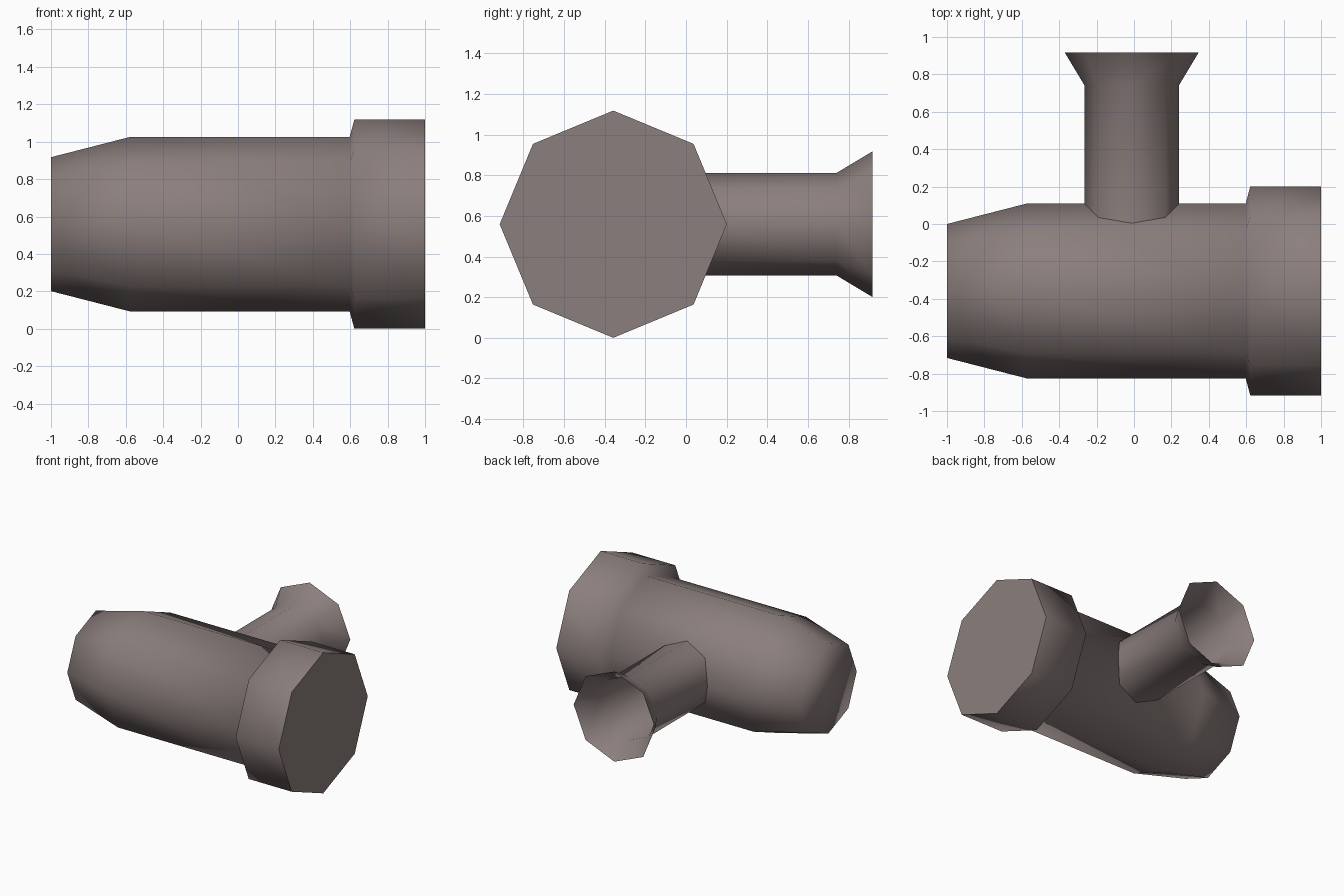
import bpy, math
from mathutils import Vector

if "Cube" in bpy.data.objects:
    bpy.data.objects.remove(bpy.data.objects["Cube"])

SIDES = 8
BODY_Y, AXIS_Z, BRANCH_X = -0.358, 0.559, -0.0125
BODY_R = 0.467

metal = bpy.data.materials.new("warm grey metal")
metal.diffuse_color = (0.26, 0.213, 0.206, 1)
metal.use_nodes = True
metal.node_tree.nodes["Principled BSDF"].inputs["Base Color"].default_value = metal.diffuse_color


def lathe(name, rings, place, capped):
    """Octagonal tube; rings are (radius, position along axis or function of angle)."""
    verts, faces = [], []
    for r, along in rings:
        for j in range(SIDES):
            a = 2 * math.pi * j / SIDES
            c, s = r * math.cos(a), r * math.sin(a)
            t = along(c) if callable(along) else along
            verts.append(place(t, c, s))
    for i in range(len(rings) - 1):
        for j in range(SIDES):
            k = (j + 1) % SIDES
            a, b = i * SIDES, (i + 1) * SIDES
            faces.append((a + j, a + k, b + k, b + j))
    if capped:
        faces.append(tuple(reversed(range(SIDES))))
        faces.append(tuple(range(len(verts) - SIDES, len(verts))))
    me = bpy.data.meshes.new(name)
    me.from_pydata(verts, [], faces)
    me.materials.append(metal)
    ob = bpy.data.objects.new(name, me)
    bpy.context.collection.objects.link(ob)
    bpy.ops.object.select_all(action='DESELECT')
    bpy.context.view_layer.objects.active = ob
    ob.select_set(True)
    bpy.ops.object.shade_smooth_by_angle(angle=math.radians(80))
    return ob


# Main pipe: tapered end, straight run, wide collar, closed ends
lathe("main_pipe",
      [(0.358, -1.0), (BODY_R, -0.575), (BODY_R, 0.597), (0.559, 0.622), (0.559, 1.0)],
      lambda t, c, s: Vector((t, BODY_Y + c, AXIS_Z + s)), True)


# Side branch: starts on the main pipe's faceted wall, ends in an open flare
def wall(height):
    return BODY_Y + BODY_R - abs(height) * math.tan(math.pi / SIDES)


lathe("side_branch",
      [(0.253, wall), (0.253, 0.742), (0.358, 0.917)],
      lambda t, c, s: Vector((BRANCH_X + s, t, AXIS_Z + c)), False)
